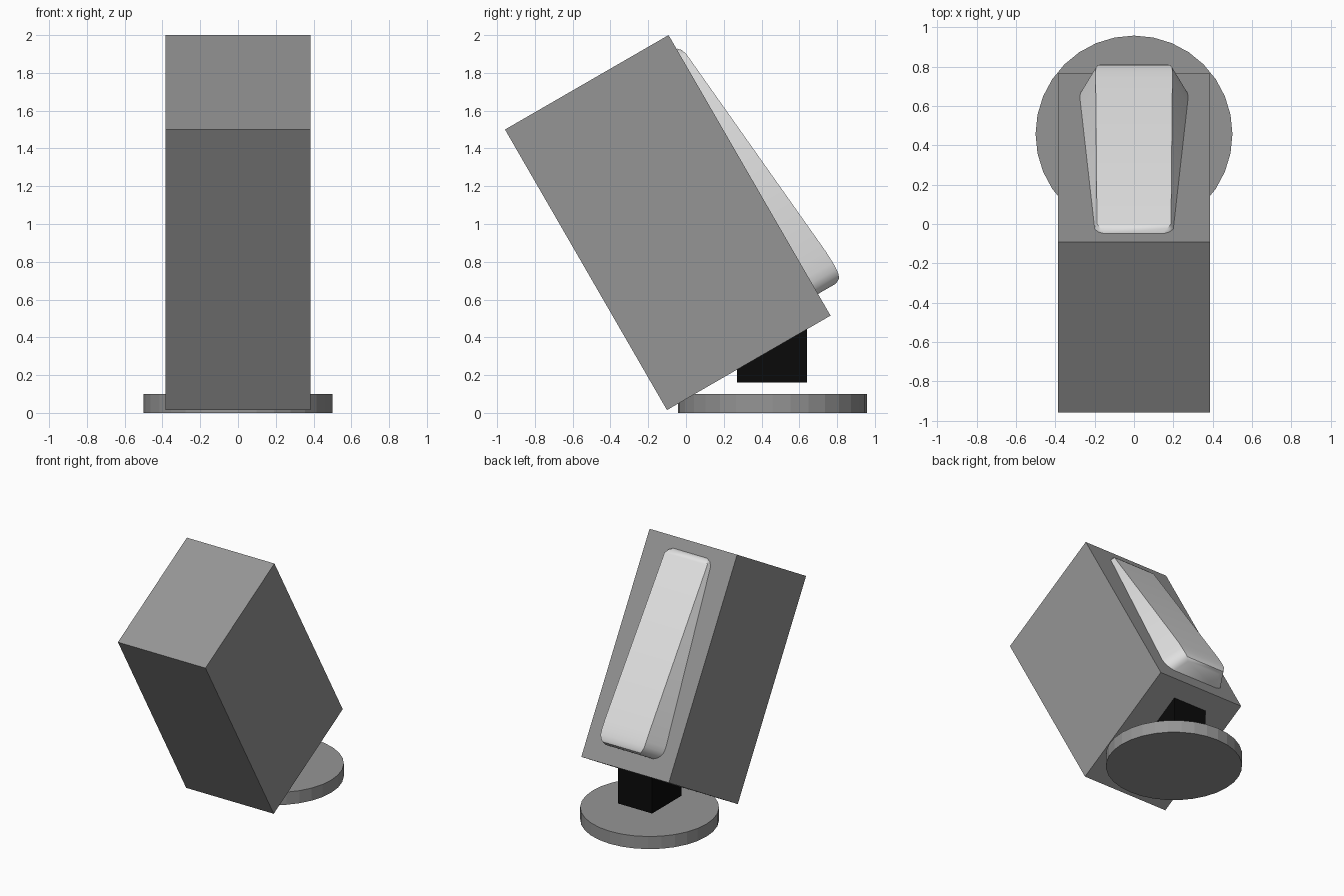
import bpy, bmesh, math
from mathutils import Matrix, Vector

if "Cube" in bpy.data.objects:
    bpy.data.objects.remove(bpy.data.objects["Cube"])

TILT = Matrix.Translation((0, -0.0965, 1.0075)) @ Matrix.Rotation(math.radians(30), 4, 'X')

def material(name, v):
    m = bpy.data.materials.new(name)
    m.diffuse_color = (v, v, v, 1)
    m.use_nodes = True
    m.node_tree.nodes["Principled BSDF"].inputs["Base Color"].default_value = m.diffuse_color
    return m

grey = material("mid grey", 0.30)
light = material("light grey", 0.75)
black = material("black", 0.003)

def finish(name, bm, mat):
    bmesh.ops.recalc_face_normals(bm, faces=bm.faces)
    me = bpy.data.meshes.new(name)
    bm.to_mesh(me)
    bm.free()
    me.materials.append(mat)
    ob = bpy.data.objects.new(name, me)
    bpy.context.collection.objects.link(ob)
    return ob

def box(name, size, mat, matrix):
    bm = bmesh.new()
    bmesh.ops.create_cube(bm, size=1, matrix=matrix @ Matrix.Diagonal((*size, 1)))
    return finish(name, bm, mat)

# Tilted housing and its neck
box("housing", (0.77, 1.0, 1.715), grey, TILT)
box("neck", (0.30, 0.37, 0.34), black, Matrix.Translation((0, 0.455, 0.33)))

# Round foot
bm = bmesh.new()
bmesh.ops.create_cone(bm, cap_ends=True, segments=32, radius1=0.5, radius2=0.5, depth=0.1,
                      matrix=Matrix.Translation((0, 0.457, 0.05)))
finish("foot", bm, grey)

# Wedge cover on the back: height along housing, base half width, outer half width, thickness
stations = [(0.772, 0.15, 0.14, 0.004), (0.755, 0.18, 0.168, 0.02), (0.725, 0.20, 0.188, 0.031),
            (-0.55, 0.272, 0.195, 0.148), (-0.62, 0.276, 0.195, 0.151), (-0.66, 0.272, 0.193, 0.150),
            (-0.69, 0.256, 0.183, 0.146), (-0.711, 0.232, 0.168, 0.136), (-0.725, 0.20, 0.15, 0.11)]
bm = bmesh.new()
rings = []
for v, wb, wt, t in stations:
    section = [(-wb, 0.499), (-wt, 0.5 + t), (wt, 0.5 + t), (wb, 0.499)]
    rings.append([bm.verts.new(TILT @ Vector((x, u, v))) for x, u in section])
for a, b in zip(rings, rings[1:]):
    for i in range(4):
        j = (i + 1) % 4
        bm.faces.new((a[i], a[j], b[j], b[i]))
bm.faces.new(rings[0])
bm.faces.new(rings[-1])
cover = finish("back_cover", bm, light)
bpy.context.view_layer.objects.active = cover
cover.select_set(True)
bpy.ops.object.shade_smooth_by_angle(angle=math.radians(35))
